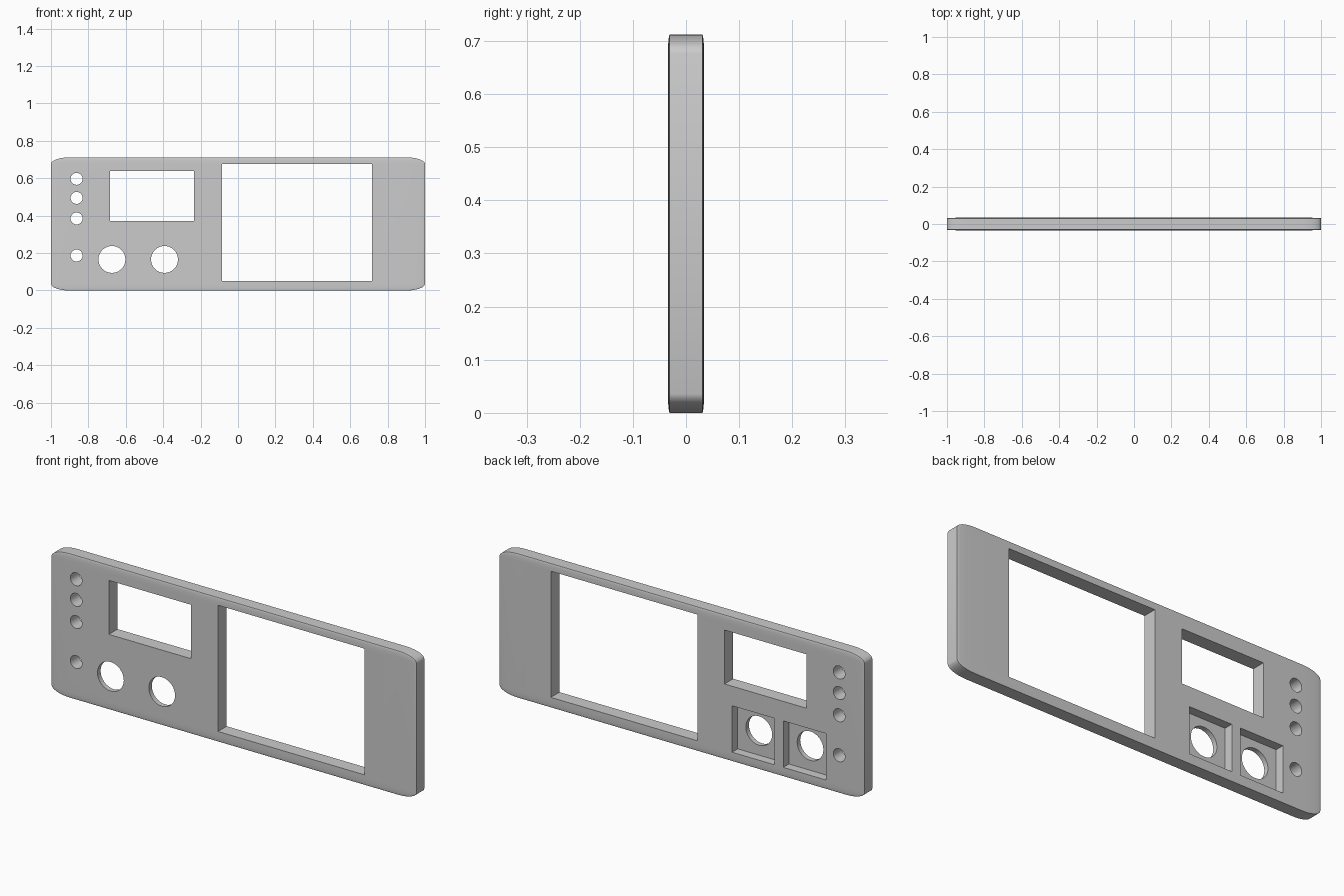
import bpy, bmesh, math
from mathutils import Matrix, Vector

if "Cube" in bpy.data.objects:
    bpy.data.objects.remove(bpy.data.objects["Cube"])

W, T, H = 2.0, 0.068, 0.712      # width, thickness, height
BACK = T / 2

grey = bpy.data.materials.new("panel grey")
grey.diffuse_color = (0.6, 0.6, 0.6, 1)
grey.use_nodes = True
grey.node_tree.nodes["Principled BSDF"].inputs["Base Color"].default_value = grey.diffuse_color


def make_object(name, bm):
    mesh = bpy.data.meshes.new(name)
    bm.to_mesh(mesh)
    bm.free()
    mesh.materials.append(grey)
    obj = bpy.data.objects.new(name, mesh)
    bpy.context.collection.objects.link(obj)
    return obj


def box_cutter(x0, x1, z0, z1, y0=-0.1, y1=0.1):
    bm = bmesh.new()
    size = Matrix.Diagonal((x1 - x0, y1 - y0, z1 - z0, 1))
    centre = Matrix.Translation(((x0 + x1) / 2, (y0 + y1) / 2, (z0 + z1) / 2))
    bmesh.ops.create_cube(bm, size=1, matrix=centre @ size)
    return make_object("box_cutter", bm)


def round_cutter(x, z, r):
    bm = bmesh.new()
    place = Matrix.Translation((x, 0, z)) @ Matrix.Rotation(math.pi / 2, 4, 'X')
    bmesh.ops.create_cone(bm, cap_ends=True, segments=32, radius1=r, radius2=r,
                          depth=0.2, matrix=place)
    return make_object("round_cutter", bm)


# Panel: rounded unit cube stretched to size, so the rounding stretches too
bm = bmesh.new()
bmesh.ops.create_cube(bm, size=1)
bmesh.ops.bevel(bm, geom=bm.edges[:], offset=0.05, segments=6, profile=0.5,
                affect='EDGES', clamp_overlap=True)
bmesh.ops.scale(bm, vec=Vector((W, T, H)), verts=bm.verts)
bmesh.ops.translate(bm, vec=Vector((0, 0, H / 2)), verts=bm.verts)
panel = make_object("front_panel", bm)

# Large and small screen openings
cutters = [box_cutter(-0.086, 0.717, 0.051, 0.676),
           box_cutter(-0.684, -0.235, 0.372, 0.639)]
# Knob holes with square pockets on the back
for x in (-0.674, -0.393):
    cutters.append(box_cutter(x - 0.117, x + 0.117, 0.045, 0.275, BACK - 0.044, 0.1))
    cutters.append(round_cutter(x, 0.166, 0.072))
# Small indicator holes
for z in (0.187, 0.385, 0.495, 0.597):
    cutters.append(round_cutter(-0.863, z, 0.032))

# Cut the openings, then drop the cutters
bpy.context.view_layer.objects.active = panel
panel.select_set(True)
for c in cutters:
    mod = panel.modifiers.new("cut", 'BOOLEAN')
    mod.operation = 'DIFFERENCE'
    mod.solver = 'EXACT'
    mod.object = c
    bpy.ops.object.modifier_apply(modifier=mod.name)
    bpy.data.objects.remove(c)
bpy.ops.object.shade_smooth_by_angle(angle=math.radians(30))
